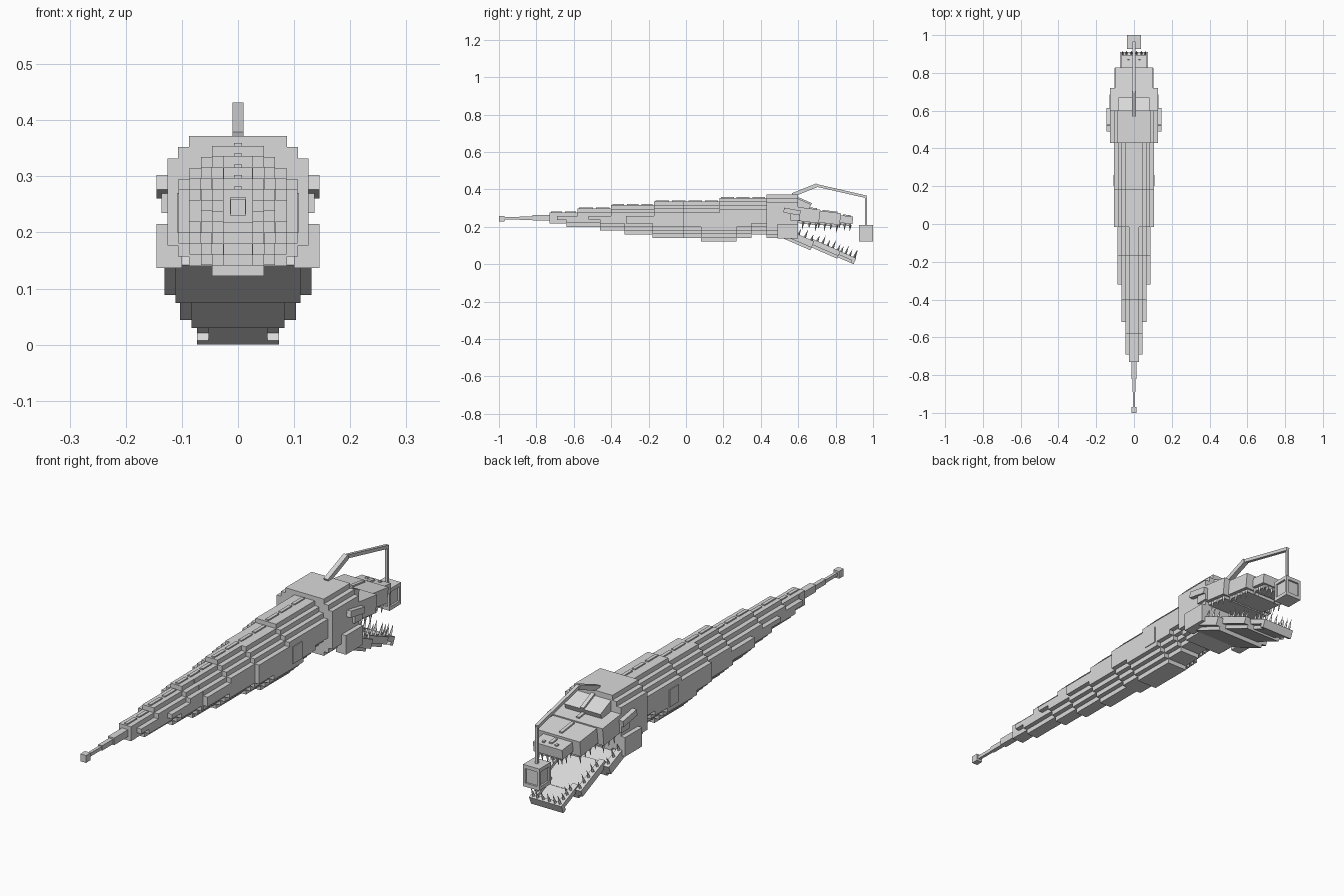
import bpy, bmesh, math
from mathutils import Matrix, Vector

if "Cube" in bpy.data.objects:
    bpy.data.objects.remove(bpy.data.objects["Cube"])

grey = bpy.data.materials.new("plain_grey")
grey.diffuse_color = (0.7, 0.7, 0.7, 1)
grey.use_nodes = True
grey.node_tree.nodes["Principled BSDF"].inputs["Base Color"].default_value = grey.diffuse_color


class Part:
    """Collects boxes and spikes into one named object."""
    def __init__(self, name):
        self.name, self.bm = name, bmesh.new()

    def box(self, x0, x1, y0, y1, z0, z1, m=Matrix()):
        c = Vector(((x0 + x1) / 2, (y0 + y1) / 2, (z0 + z1) / 2))
        s = Matrix.Diagonal((x1 - x0, y1 - y0, z1 - z0, 1))
        bmesh.ops.create_cube(self.bm, size=1, matrix=m @ Matrix.Translation(c) @ s)

    def mid(self, hw, y0, y1, z0, z1, m=Matrix()):
        self.box(-hw, hw, y0, y1, z0, z1, m)

    def pair(self, x0, x1, y0, y1, z0, z1, m=Matrix()):
        self.box(x0, x1, y0, y1, z0, z1, m)
        self.box(-x1, -x0, y0, y1, z0, z1, m)

    def spike(self, x, y, z, h, m=Matrix(), r=0.007):
        rot = Matrix.Rotation(math.pi, 4, 'X') if h < 0 else Matrix()
        bmesh.ops.create_cone(self.bm, cap_ends=True, segments=4, radius1=r, radius2=0, depth=abs(h),
                              matrix=m @ Matrix.Translation((x, y, z + h / 2)) @ rot)

    def done(self):
        me = bpy.data.meshes.new(self.name)
        self.bm.to_mesh(me)
        self.bm.free()
        me.materials.append(grey)
        bpy.context.collection.objects.link(bpy.data.objects.new(self.name, me))


def pitch(y, z, deg):
    return Matrix.Translation((0, y, z)) @ Matrix.Rotation(math.radians(deg), 4, 'X')


# Body: stepped round section; width, top and bottom each change along y
WIDTH = [(-.73, .027), (-.69, .046), (-.52, .066), (-.32, .087), (-.015, .106)]
TOP = [(-.73, .277), (-.58, .297), (-.40, .316), (-.17, .336), (.18, .354)]
BOTTOM = [(-.73, .218), (-.64, .2), (-.46, .18), (-.33, .16), (-.18, .141),
          (.08, .122), (.27, .141), (.35, .16)]


def at(steps, y):
    return [v for start, v in steps if start <= y][-1]


body = Part("body")
cuts = sorted({s[0] for s in WIDTH + TOP + BOTTOM}) + [.43]
for y0, y1 in zip(cuts, cuts[1:]):
    w, t, b = at(WIDTH, y0), at(TOP, y0), at(BOTTOM, y0)
    n = min(4, int(w / .02))
    for k in range(n):
        drop = .0195 * (n - 1 - k)
        body.mid(w - .02 * k, y0, y1, b + drop, t - drop)
body.done()

# Ridge strips along the back
ridge = Part("back_ridge")
tops = TOP + [(.43, .37)]
for (y0, z), (y1, _) in zip(tops, tops[1:]):
    n = max(2, round((y1 - y0) / .08))
    d = (y1 - y0) / n
    for i in range(n):
        ridge.mid(.007, y0 + d * i + .008, y0 + d * (i + 1) - .008, z - .002, z + .005)
ridge.done()

# Gill plates
gill = Part("gill_plates")
gill.pair(.1, .109, .2, .26, .2, .27)
gill.done()

# Tail
tail = Part("tail")
tail.mid(.013, -1, -.97, .229, .259)
tail.mid(.006, -.97, -.89, .238, .252)
tail.mid(.009, -.89, -.82, .236, .256)
tail.mid(.014, -.82, -.73, .233, .262)
tail.done()

# Head block and sloped crown
head = Part("head")
head.mid(.087, .43, .60, .14, .372)
head.mid(.107, .43, .60, .157, .352)
head.mid(.126, .43, .60, .177, .332)
head.mid(.082, 0, .12, -.07, 0, pitch(.56, .368, -24))
head.mid(.008, .02, .12, 0, .008, pitch(.56, .368, -24))
head.done()

# Upper jaw: three tapering blocks with teeth
upper = Part("upper_jaw")
upper_teeth = Part("upper_teeth")
for y, z, length, hw, thick, count in [(.58, .308, .14, .126, .085, 4),
                                       (.70, .288, .13, .10, .075, 4),
                                       (.81, .264, .085, .066, .052, 3)]:
    m = pitch(y, z, -7)
    upper.mid(hw, 0, length, -thick + .012, 0, m)
    upper.mid(hw - .015, 0, length - .008, -thick, -.01, m)
    upper.mid(.007, .03, length - .02, 0, .006, m)
    for i in range(count):
        for s in (-1, 1):
            h = -.04 if i % 2 else -.03
            upper_teeth.spike(s * (hw - .014), length * (i + .6) / count, -thick + .008, h, m)
for x in (-.036, -.012, .012, .036):
    upper_teeth.spike(x, .075, -.046, -.035, m)
upper.pair(.024, .034, .06, .072, 0, .006, m)
upper.done()
upper_teeth.done()

# Lower jaw: three open trays stepping down, with teeth
lower = Part("lower_jaw")
lower_teeth = Part("lower_teeth")
for y, z, length, hw, thick, count in [(.53, .19, .17, .131, .052, 3),
                                       (.67, .138, .17, .103, .044, 5),
                                       (.80, .08, .12, .073, .035, 4)]:
    m = pitch(y, z, -23.5)
    lower.mid(hw - .02, 0, length, -thick, -.012, m)
    lower.pair(hw - .025, hw, 0, length, -thick + .015, 0, m)
    start = .06 if hw > .12 else .02
    for i in range(count):
        for s in (-1, 1):
            h = .048 if i % 2 else .036
            lower_teeth.spike(s * (hw - .013), start + (length - start) * (i + .5) / count, -.002, h, m)
lower.mid(.073, length - .018, length, -.035, 0, m)
for x in (-.04, -.014, .014, .04):
    lower_teeth.spike(x, length - .01, -.002, .045, m)
lower.done()
lower_teeth.done()

# Jaw hinges
hinge = Part("jaw_hinges")
hinge.pair(.10, .145, .49, .60, .137, .215)
hinge.done()

# Eyes under slanted brows
eyes = Part("eyes")
eyes.pair(.11, .136, .56, .61, .235, .28)
eyes.done()
brows = Part("brows")
brows.pair(.11, .145, 0, .09, -.026, 0, pitch(.525, .302, -10))
brows.done()

# Lure rod: bent arm with hanging line
rod = Part("lure_rod")
for (ya, za), (yb, zb), r in [((.57, .37), (.70, .422), .010),
                              ((.695, .422), (.965, .36), .007)]:
    ang = math.degrees(math.atan2(zb - za, yb - ya))
    rod.mid(r, 0, math.hypot(yb - ya, zb - za), -r, r, pitch(ya, za, ang))
rod.mid(.005, .957, .967, .2, .36)
rod.done()

# Lantern lure: caps, corner posts and inset core
lantern = Part("lantern")
lantern.mid(.037, .926, 1, .195, .21)
lantern.mid(.037, .926, 1, .121, .136)
lantern.mid(.029, .934, .992, .13, .2)
for y0 in (.926, .99):
    lantern.pair(.027, .037, y0, y0 + .01, .13, .2)
lantern.done()
